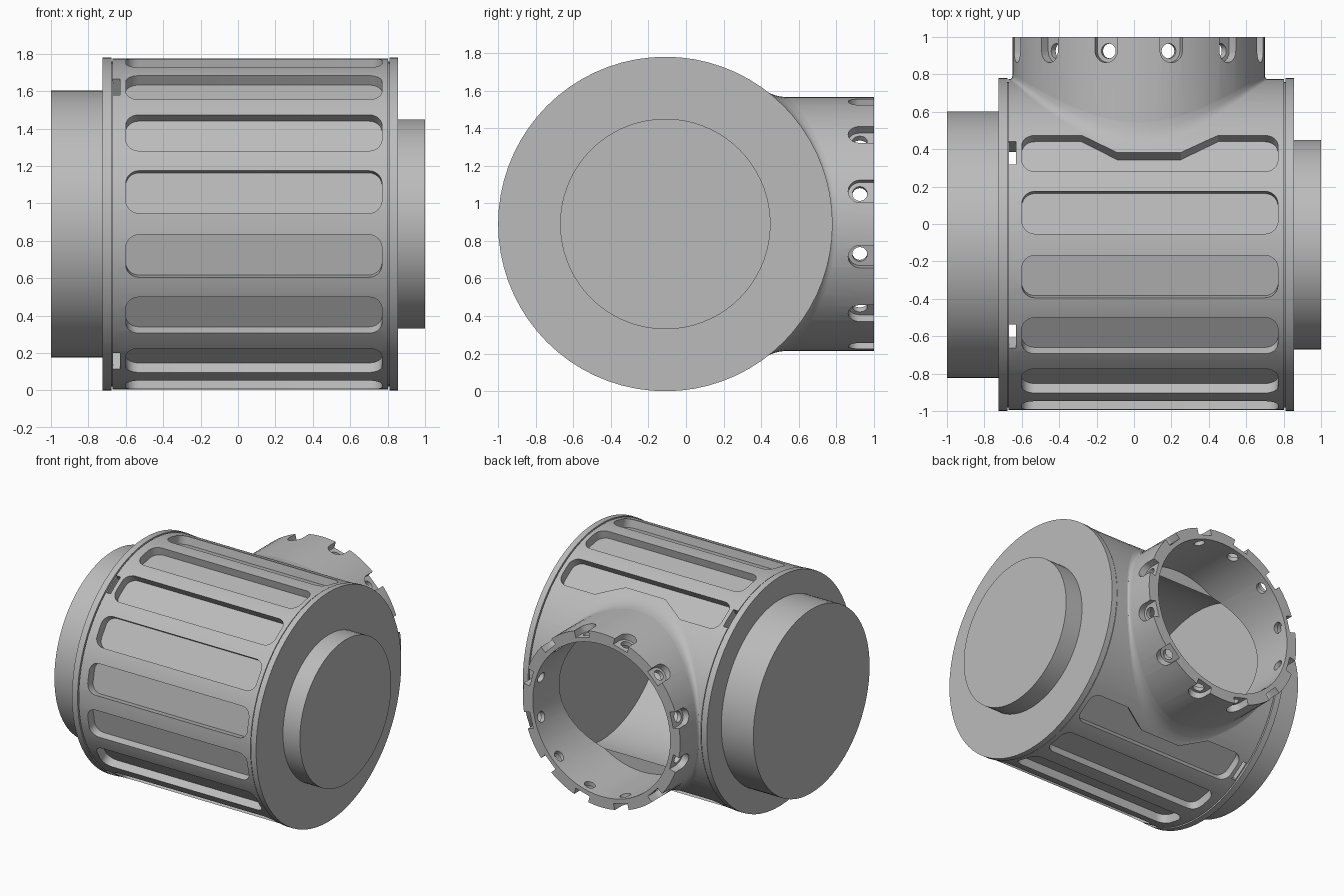
import bpy, bmesh
from math import sin, cos, pi, radians, sqrt
from mathutils import Vector as V

cube = bpy.data.objects.get("Cube")
if cube:
    bpy.data.objects.remove(cube, do_unlink=True)

grey = bpy.data.materials.new("plain grey")
grey.use_nodes = True
grey.diffuse_color = (0.5, 0.5, 0.5, 1)
grey.node_tree.nodes["Principled BSDF"].inputs["Base Color"].default_value = (0.5, 0.5, 0.5, 1)

X, Y, Z = V((1, 0, 0)), V((0, 1, 0)), V((0, 0, 1))
DRUM = V((0, -0.11, 0.89))      # point on the main axis
PIPE = V((0.025, 0, 0.89))      # point on the branch axis
R, PIPE_R = 0.885, 0.675


def arc(cx, cy, r, a0, a1, n):
    return [(cx + r * cos(a0 + (a1 - a0) * i / n), cy + r * sin(a0 + (a1 - a0) * i / n))
            for i in range(n + 1)]


def circle(r, n=72):
    return arc(0, 0, r, 0, 2 * pi, n)[:-1]


def rounded(x0, x1, y0, y1, r, top=()):
    """Rounded rectangle; extra points may be put along its top edge, right to left."""
    return (arc(x0 + r, y0 + r, r, pi, 1.5 * pi, 6) + arc(x1 - r, y0 + r, r, 1.5 * pi, 2 * pi, 6)
            + arc(x1 - r, y1 - r, r, 0, pi / 2, 6) + list(top)
            + arc(x0 + r, y1 - r, r, pi / 2, pi, 6))


def prism(bm, outline, origin, u, v, n, lo, hi):
    """Extrude a flat outline along n from lo to hi."""
    a, b = ([bm.verts.new(origin + u * p + v * q + n * h) for p, q in outline] for h in (lo, hi))
    bm.faces.new(a[::-1])
    bm.faces.new(b)
    k = len(a)
    for i in range(k):
        j = (i + 1) % k
        bm.faces.new((a[i], a[j], b[j], b[i]))


def finish(bm, name, recalc=True):
    if recalc:
        bmesh.ops.recalc_face_normals(bm, faces=bm.faces)
    me = bpy.data.meshes.new(name)
    bm.to_mesh(me)
    bm.free()
    me.materials.append(grey)
    ob = bpy.data.objects.new(name, me)
    bpy.context.collection.objects.link(ob)
    return ob


def activate(ob):
    bpy.ops.object.select_all(action="DESELECT")
    ob.select_set(True)
    bpy.context.view_layer.objects.active = ob


def combine(ob, other, operation):
    activate(ob)
    m = ob.modifiers.new("cut", "BOOLEAN")
    m.operation, m.solver, m.object = operation, "EXACT", other
    bpy.ops.object.modifier_apply(modifier=m.name)
    bpy.data.objects.remove(other, do_unlink=True)


def rod(name, r, origin, axis, lo, hi):
    bm = bmesh.new()
    u, v = (Y, Z) if axis == X else (Z, X)
    prism(bm, circle(r), origin, u, v, axis, lo, hi)
    return finish(bm, name)


# Drum with the branch pipe, hollowed out
housing = rod("housing", R, DRUM, X, -0.67, 0.803)
combine(housing, rod("pipe", PIPE_R, PIPE, Y, 0, 1), "UNION")
combine(housing, rod("hollow", 0.785, DRUM, X, -0.9, 0.9), "DIFFERENCE")
combine(housing, rod("bore", 0.59, PIPE, Y, 0.5, 1.1), "DIFFERENCE")

# Long pockets around the drum; the ones beside the pipe are notched
bm = bmesh.new()
w = 0.116
notch = [(0.45, w), (0.25, 0), (-0.09, 0), (-0.28, w)]
for side in (1, -1):
    for k in range(6):
        a = radians(56.25 + 22.5 * k)
        n = V((0, cos(a), side * sin(a)))
        t = V((0, sin(a), -side * cos(a)))
        outline = rounded(-0.6, 0.77, -w, w, 0.07, notch if k == 0 else ())
        prism(bm, outline, DRUM, X, t, n, 0.816, 1)
combine(housing, finish(bm, "pockets"), "DIFFERENCE")

# Four small windows by the left-hand end plate
bm = bmesh.new()
for sy in (1, -1):
    for sz in (1, -1):
        a = radians(56.25)
        n = V((0, sy * cos(a), sz * sin(a)))
        prism(bm, [(-0.7, -0.075), (-0.63, -0.075), (-0.63, 0.075), (-0.7, 0.075)],
              DRUM, X, n.cross(X), n, 0.7, 1)
combine(housing, finish(bm, "windows"), "DIFFERENCE")

# Screw seats open to the pipe rim, each with a through hole
seats, holes = bmesh.new(), bmesh.new()
seat = arc(0, 0, 0.062, 0, -pi, 10) + [(-0.062, 0.2), (0.062, 0.2)]
for k in range(12):
    a = radians(15 + 30 * k)
    n = V((cos(a), 0, sin(a)))
    o = PIPE + Y * 0.925
    prism(seats, seat, o, n.cross(Y), Y, n, 0.622, 0.8)
    prism(holes, circle(0.04, 16), o, n.cross(Y), Y, n, 0.5, 0.7)
combine(housing, finish(seats, "seats"), "DIFFERENCE")
combine(housing, finish(holes, "holes"), "DIFFERENCE")

# Soft collar where the pipe meets the drum
bm = bmesh.new()
rows = []
for i in range(72):
    a = 2 * pi * i / 72
    d = 0.015 + 0.035 * sin(a) ** 2

    def on_drum(r):
        y = DRUM.y + sqrt(R * R - (r * sin(a)) ** 2)
        return V((PIPE.x + r * cos(a), y, PIPE.z + r * sin(a)))
    p1, p2 = on_drum(PIPE_R), on_drum(PIPE_R + d)
    p0 = p1 + Y * d * 1.6
    rows.append([bm.verts.new(p0 * (1 - s) ** 2 + p1 * 2 * s * (1 - s) + p2 * s * s)
                 for s in (0, 0.25, 0.5, 0.75, 1)])
for i, row in enumerate(rows):
    nxt = rows[(i + 1) % 72]
    for j in range(4):
        bm.faces.new((row[j], nxt[j], nxt[j + 1], row[j + 1]))
collar = finish(bm, "pipe_collar", recalc=False)

# End plates with a thin groove against the drum, and end bosses
parts = [housing, collar,
         rod("right_end_plate", 0.89, DRUM, X, -0.725, -0.677),
         rod("right_groove", 0.87, DRUM, X, -0.68, -0.669),
         rod("right_boss", 0.7125, DRUM, X, -1, -0.72),
         rod("left_end_plate", 0.89, DRUM, X, 0.81, 0.855),
         rod("left_groove", 0.87, DRUM, X, 0.802, 0.812),
         rod("left_boss", 0.56, DRUM, X, 0.85, 1)]
for ob in parts:
    activate(ob)
    bpy.ops.object.shade_smooth_by_angle(angle=radians(25))
